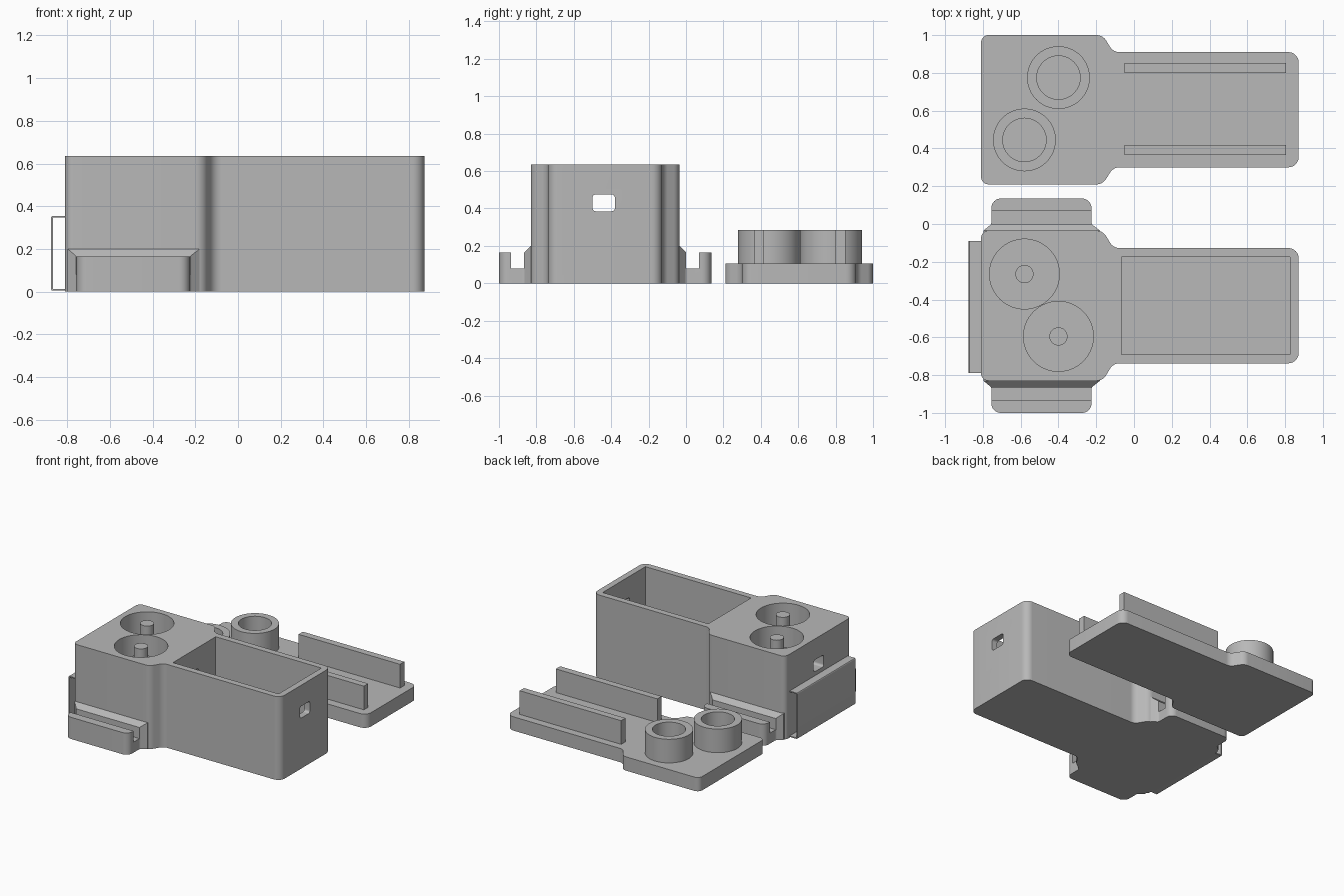
import bpy
import bmesh
import math
from mathutils import Vector

cube = bpy.data.objects.get("Cube")
if cube:
    bpy.data.objects.remove(cube, do_unlink=True)

grey = bpy.data.materials.new("plain grey")
grey.use_nodes = True
COLOUR = (0.48, 0.48, 0.48, 1)
grey.diffuse_color = COLOUR
grey.node_tree.nodes["Principled BSDF"].inputs["Base Color"].default_value = COLOUR


def fillet(corners, steps=8):
    """Round each (x, y, radius) corner of a closed outline."""
    out = []
    for i, (x, y, r) in enumerate(corners):
        p = Vector((x, y))
        if r == 0:
            out.append(p)
            continue
        a = (Vector(corners[i - 1][:2]) - p).normalized()
        b = (Vector(corners[(i + 1) % len(corners)][:2]) - p).normalized()
        half = a.angle(b) / 2
        centre = p + (a + b).normalized() * (r / math.sin(half))
        start = p + a * (r / math.tan(half)) - centre
        end = p + b * (r / math.tan(half)) - centre
        turn = math.atan2(start.x * end.y - start.y * end.x, start.dot(end))
        for k in range(steps + 1):
            t = turn * k / steps
            c, s = math.cos(t), math.sin(t)
            out.append(centre + Vector((start.x * c - start.y * s,
                                        start.x * s + start.y * c)))
    return out


def circle(x, y, r, n=64):
    return [(x + r * math.cos(2 * math.pi * i / n),
             y + r * math.sin(2 * math.pi * i / n)) for i in range(n)]


def rect(x0, x1, y0, y1, r=0):
    return fillet([(x0, y0, r), (x1, y0, r), (x1, y1, r), (x0, y1, r)])


def prism(name, outline, lo, hi, axis="z"):
    """Extrude an outline along an axis."""
    place = {"x": lambda u, v, w: (w, u, v),
             "y": lambda u, v, w: (u, w, v),
             "z": lambda u, v, w: (u, v, w)}[axis]
    bm = bmesh.new()
    face = bm.faces.new([bm.verts.new(place(u, v, lo)) for u, v in outline])
    new = bmesh.ops.extrude_face_region(bm, geom=[face])["geom"]
    bmesh.ops.translate(bm, vec=place(0, 0, hi - lo),
                        verts=[g for g in new if isinstance(g, bmesh.types.BMVert)])
    bmesh.ops.recalc_face_normals(bm, faces=bm.faces)
    mesh = bpy.data.meshes.new(name)
    bm.to_mesh(mesh)
    bm.free()
    mesh.materials.append(grey)
    obj = bpy.data.objects.new(name, mesh)
    bpy.context.collection.objects.link(obj)
    return obj


def cut(obj, cutters):
    """Subtract the cutters, bake the result and discard them."""
    for c in cutters:
        mod = obj.modifiers.new("cut", "BOOLEAN")
        mod.operation, mod.solver, mod.object = "DIFFERENCE", "EXACT", c
    bpy.context.view_layer.update()
    deps = bpy.context.evaluated_depsgraph_get()
    baked = bpy.data.meshes.new_from_object(obj.evaluated_get(deps))
    obj.modifiers.clear()
    obj.data = baked
    for c in cutters:
        bpy.data.objects.remove(c, do_unlink=True)
    return obj


def case_outline(cy, wide, narrow):
    """Wide head stepping down to a narrower tail, symmetric about cy."""
    side = [(-0.81, wide, 0.04), (-0.165, wide, 0.06),
            (-0.11, narrow, 0.06), (0.872, narrow, 0.055)]
    return fillet([(x, cy + y, r) for x, y, r in side] +
                  [(x, cy - y, r) for x, y, r in reversed(side)])


HEIGHT, FLOOR = 0.635, 0.05
LID_TOP, PLUG_TOP = 0.105, 0.285

# Case body with two round wells, a long compartment and a cable tunnel
WELLS = [(-0.58, -0.265), (-0.40, -0.595)]
body = prism("case_body", case_outline(-0.4325, 0.3975, 0.305), 0, HEIGHT)
cutters = [prism("well_cutter", circle(x, y, 0.185), FLOOR, 0.8) for x, y in WELLS]
cutters.append(prism("compartment_cutter", rect(-0.065, 0.825, -0.69, -0.175), FLOOR, 0.8))
cutters.append(prism("tunnel_cutter", rect(-0.50, -0.38, 0.385, 0.475, 0.018), -1, 1, "x"))
cut(body, cutters)

# Centre pins in the wells
for i, (x, y) in enumerate(WELLS):
    prism(f"well_pin_{i + 1}", circle(x, y, 0.048, 32), FLOOR - 0.01, HEIGHT)

# Grooved side flanges, front and back
FLANGE = [(-0.797, -0.02, 0), (-0.797, 0, 0), (-0.755, 0.035, 0.02),
          (-0.755, 0.17, 0.05), (-0.225, 0.17, 0.05), (-0.225, 0.035, 0.02),
          (-0.18, 0, 0), (-0.18, -0.02, 0)]
GROOVE = [(-0.1, 0.2), (0, 0.2), (0.035, 0.165), (0.035, 0.08), (0.105, 0.08),
          (0.105, 0.165), (0.3, 0.165), (0.3, 0.4), (-0.1, 0.4)]
for name, wall, s in (("front_flange", -0.83, -1), ("back_flange", -0.035, 1)):
    flange = prism(name, [(p[0], wall + s * p[1]) for p in fillet(FLANGE)], 0, 0.22)
    cut(flange, [prism("groove_cutter", [(wall + s * d, z) for d, z in GROOVE], -1, 0, "x")])

# Thin strap loop on the head end
prism("strap_loop", fillet([
    (-0.80, 0.005, 0), (-0.875, 0.005, 0.008), (-0.875, 0.355, 0.008), (-0.80, 0.355, 0),
    (-0.80, 0.347, 0), (-0.867, 0.347, 0), (-0.867, 0.013, 0), (-0.80, 0.013, 0)], 3),
    -0.79, -0.09, "y")

# Lid plate lying beside the case
prism("lid_plate", case_outline(0.605, 0.395, 0.305), 0, LID_TOP)

# Hollow round plugs on the lid
for i, (x, y) in enumerate([(-0.40, 0.775), (-0.58, 0.445)]):
    plug = prism(f"lid_plug_{i + 1}", circle(x, y, 0.166), LID_TOP - 0.01, PLUG_TOP)
    cut(plug, [prism("plug_cutter", circle(x, y, 0.115), 0, 0.5)])

# Long rails on the lid
for name, y in (("back_rail", 0.80), ("front_rail", 0.365)):
    prism(f"lid_{name}", rect(-0.05, 0.805, y, y + 0.052), LID_TOP - 0.01, PLUG_TOP)

# Smooth the rounded walls, keep hard edges sharp
for obj in bpy.context.collection.objects:
    if obj.type == "MESH" and grey.name in obj.data.materials:
        obj.data.shade_smooth()
        obj.data.set_sharp_from_angle(angle=math.radians(30))
